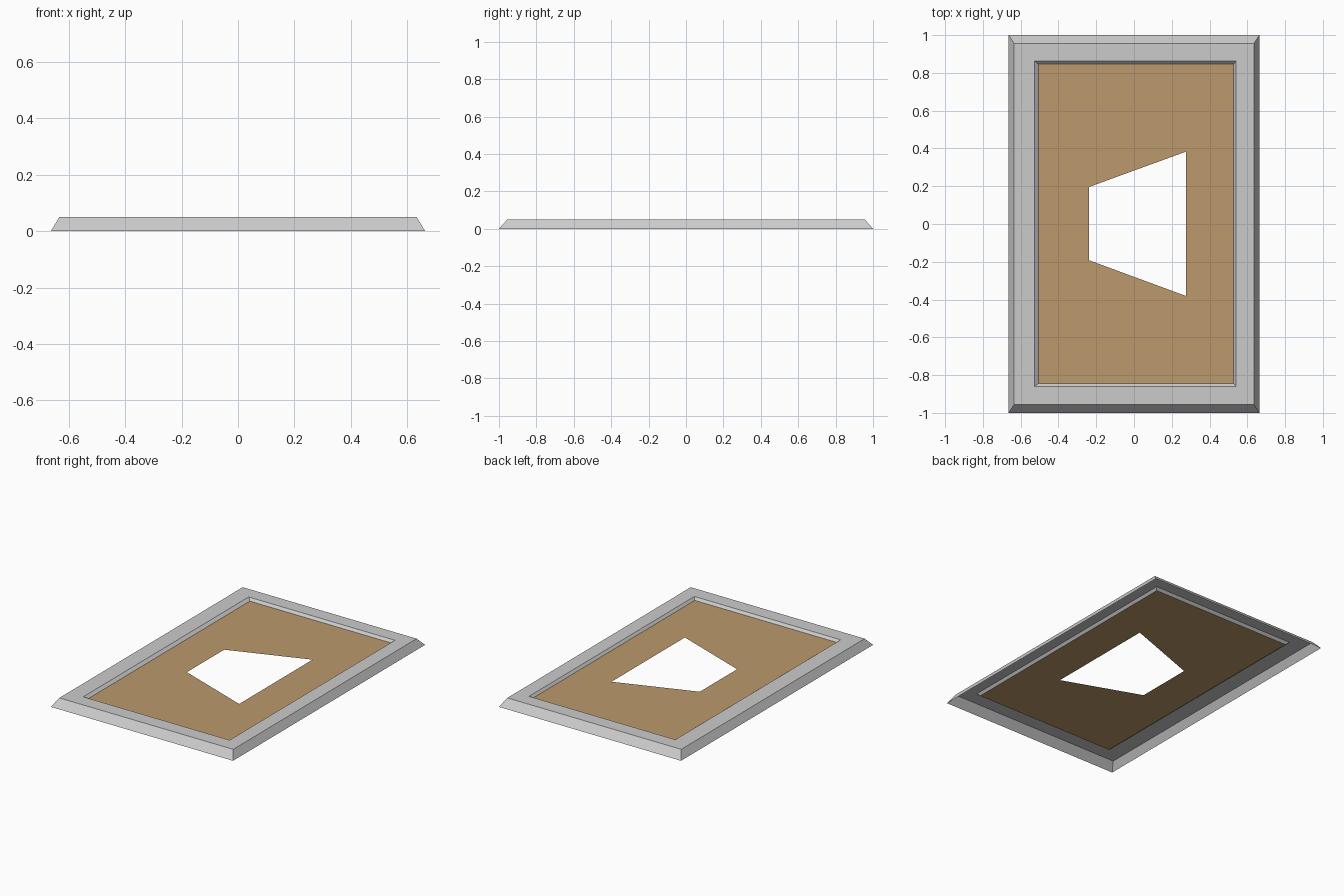
import bpy, bmesh

if "Cube" in bpy.data.objects:
    bpy.data.objects.remove(bpy.data.objects["Cube"])


def rect(x0, x1, y0, y1, z):
    return [(x0, y0, z), (x1, y0, z), (x1, y1, z), (x0, y1, z)]


def ring_object(name, loops):
    """Join successive four-cornered loops with flat quads."""
    bm = bmesh.new()
    rings = [[bm.verts.new(p) for p in loop] for loop in loops]
    for a, b in zip(rings, rings[1:]):
        for i in range(4):
            j = (i + 1) % 4
            bm.faces.new((a[i], a[j], b[j], b[i]))
    mesh = bpy.data.meshes.new(name)
    bm.to_mesh(mesh)
    bm.free()
    obj = bpy.data.objects.new(name, mesh)
    bpy.context.collection.objects.link(obj)
    return obj


panel_z = 0.034
panel_edge = rect(-0.506, 0.527, -0.844, 0.846, panel_z)

# Hollow border: outer slope, flat top, inner slope; open underneath
ring_object("border_frame", [
    rect(-0.664, 0.664, -1.0, 1.0, 0.0),
    rect(-0.634, 0.634, -0.955, 0.955, 0.05),
    rect(-0.526, 0.541, -0.86, 0.862, 0.05),
    panel_edge,
])

# Thin inset panel with a tapered opening
hole = [(-0.238, -0.192, panel_z), (0.275, -0.381, panel_z),
        (0.275, 0.383, panel_z), (-0.238, 0.196, panel_z)]
panel = ring_object("inset_panel", [panel_edge, hole])
tan = bpy.data.materials.new("tan")
tan.diffuse_color = (0.50, 0.32, 0.15, 1.0)
tan.use_nodes = True
tan.node_tree.nodes["Principled BSDF"].inputs["Base Color"].default_value = tan.diffuse_color
panel.data.materials.append(tan)
